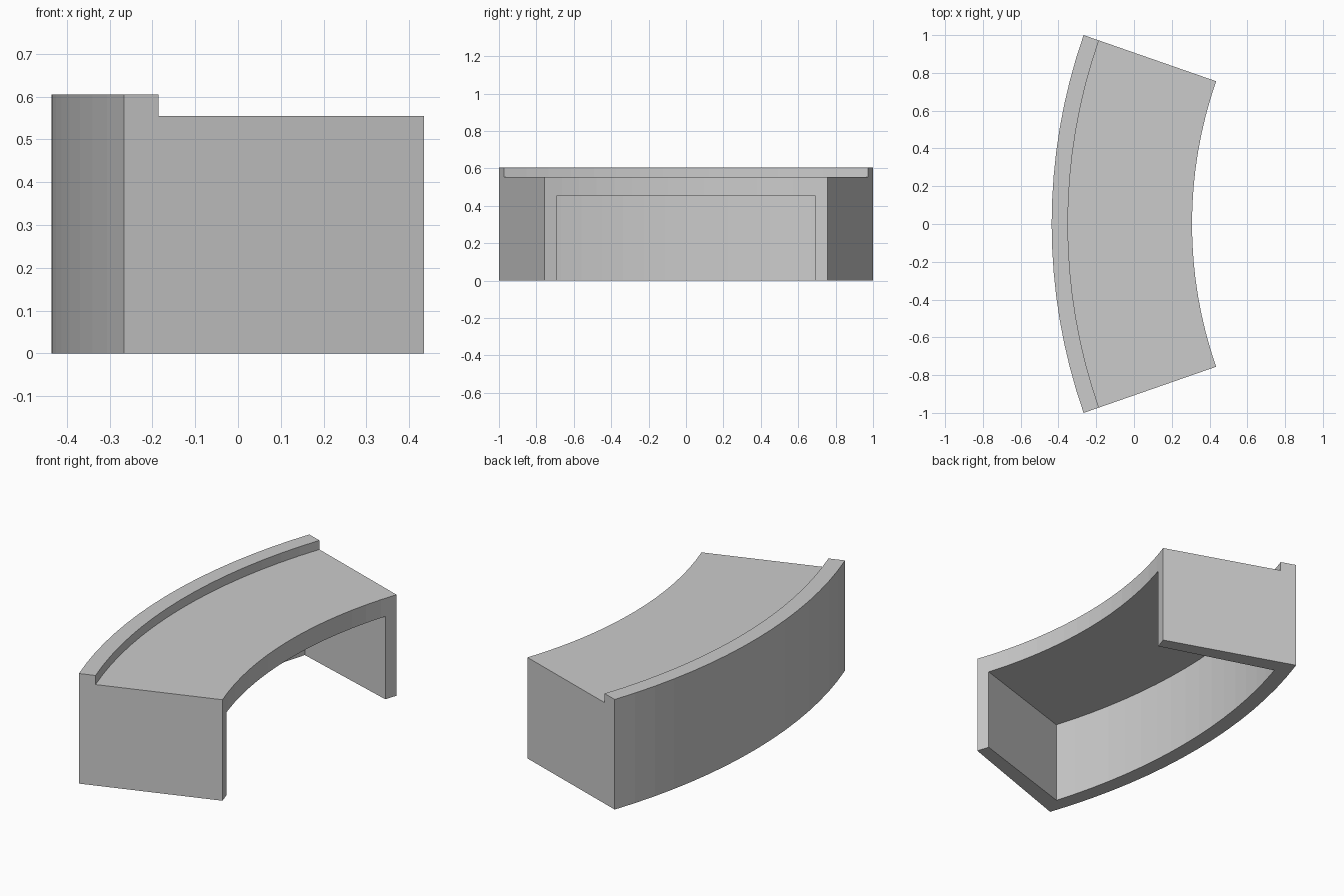
import bpy, bmesh
from math import sin, cos, radians

if "Cube" in bpy.data.objects:
    bpy.data.objects.remove(bpy.data.objects["Cube"])

CENTRE_X = 2.605                          # centre of all the arcs
R_OUT, R_LIP, R_IN = 3.041, 2.955, 2.298  # outer wall, lip edge, open inner side


def arc_sweep(name, profile, half_angle, segments):
    """Sweep a closed (radius, z) profile around the arc centre and cap both ends."""
    bm = bmesh.new()
    rings = []
    for i in range(segments + 1):
        a = radians(half_angle) * (2 * i / segments - 1)
        rings.append([bm.verts.new((CENTRE_X - r * cos(a), r * sin(a), z))
                      for r, z in profile])
    n = len(profile)
    for r0, r1 in zip(rings, rings[1:]):
        for j in range(n):
            k = (j + 1) % n
            bm.faces.new((r0[j], r0[k], r1[k], r1[j]))
    bm.faces.new(rings[0])
    bm.faces.new(rings[-1])
    bmesh.ops.recalc_face_normals(bm, faces=bm.faces)
    mesh = bpy.data.meshes.new(name)
    bm.to_mesh(mesh)
    bm.free()
    obj = bpy.data.objects.new(name, mesh)
    bpy.context.collection.objects.link(obj)
    return obj


# Curved counter body with a raised lip along the outer edge
counter = arc_sweep("curved_counter", [
    (R_IN, 0), (R_OUT, 0), (R_OUT, 0.605), (R_LIP, 0.605),
    (R_LIP, 0.555), (R_IN, 0.555)], 19.2, 16)

# Hollow under the top, open below and on the concave side
cutter = arc_sweep("hollow_cutter", [
    (2.0, -0.2), (R_LIP, -0.2), (R_LIP, 0.455), (2.0, 0.455)], 17.45, 16)
cutter.hide_render = True

mod = counter.modifiers.new("hollow", 'BOOLEAN')
mod.operation = 'DIFFERENCE'
mod.solver = 'EXACT'
mod.object = cutter
bpy.context.view_layer.objects.active = counter
bpy.ops.object.modifier_apply(modifier=mod.name)
bpy.data.objects.remove(cutter)
